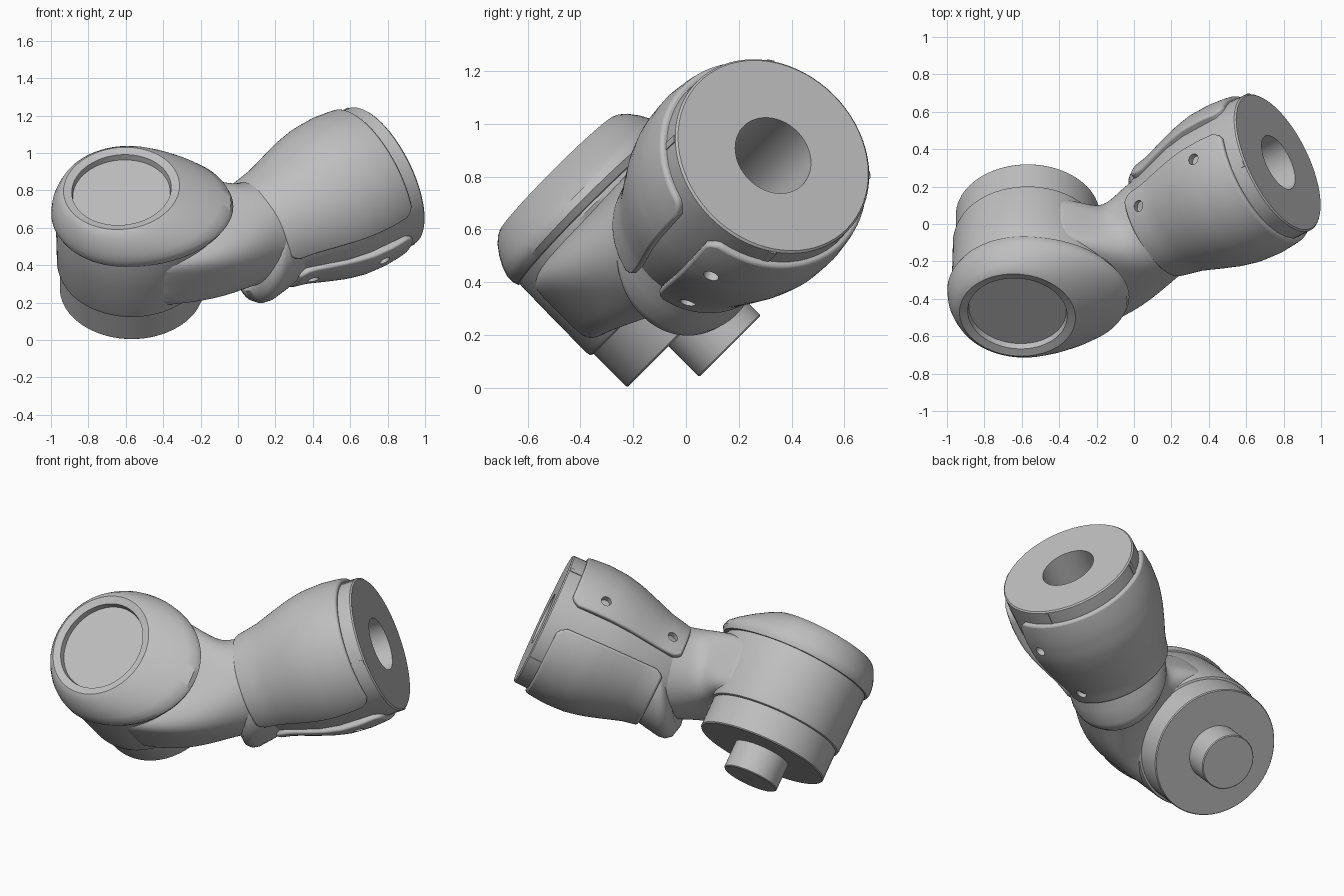
import bpy, bmesh, math
from mathutils import Vector

old = bpy.data.objects.get("Cube")
if old:
    bpy.data.objects.remove(old, do_unlink=True)

grey = bpy.data.materials.new("satin_grey")
grey.use_nodes = True
COL = (0.52, 0.52, 0.52, 1)
grey.diffuse_color = COL
grey.node_tree.nodes["Principled BSDF"].inputs["Base Color"].default_value = COL

# Frame of the lower joint: axis A, with X and V spanning its cross-section
A = Vector((0, -1, 1)).normalized()
V = Vector((0, 1, 1)).normalized()
X = Vector((1, 0, 0))
O = Vector((-0.568, 0.05, 0.274))
# Frame of the upper joint: B points out of the flange face, E1 and E2 span it
B = Vector((0.82, 0.405, 0.405)).normalized()
E2 = A
E1 = B.cross(A).normalized()
F = Vector((0.772, 0.33, 0.88))


def select(ob):
    bpy.ops.object.select_all(action='DESELECT')
    ob.select_set(True)
    bpy.context.view_layer.objects.active = ob


def smooth(ob, degrees):
    select(ob)
    bpy.ops.object.shade_smooth_by_angle(angle=math.radians(degrees))


def apply_mod(ob, kind, **settings):
    m = ob.modifiers.new(kind.title(), kind)
    for k, v in settings.items():
        setattr(m, k, v)
    select(ob)
    bpy.ops.object.modifier_apply(modifier=m.name)


def loft(name, rings, angle=35):
    """Skin a list of closed rings and cap both ends."""
    bm = bmesh.new()
    vs = [[bm.verts.new(p) for p in r] for r in rings]
    n = len(vs[0])
    for a, b in zip(vs, vs[1:]):
        for i in range(n):
            j = (i + 1) % n
            bm.faces.new((a[i], a[j], b[j], b[i]))
    bm.faces.new(vs[0])
    bm.faces.new(vs[-1])
    bmesh.ops.recalc_face_normals(bm, faces=bm.faces)
    me = bpy.data.meshes.new(name)
    bm.to_mesh(me)
    bm.free()
    ob = bpy.data.objects.new(name, me)
    bpy.context.collection.objects.link(ob)
    me.materials.append(grey)
    smooth(ob, angle)
    return ob


def egg(s, left, right, rv, du=0.0, tilt=0.0, n=72):
    """Cross-section on axis A, longer towards the neck."""
    ring = []
    for i in range(n):
        a = 2 * math.pi * i / n
        u = math.cos(a) * (right if math.cos(a) > 0 else left) + du
        ring.append(O + X * u + V * (math.sin(a) * rv) + A * (s + tilt * u))
    return ring


def pt(r, deg, t):
    """Point on the upper joint: radius, angle, depth behind the flange."""
    a = math.radians(deg)
    return F - B * t + E1 * (r * math.cos(a)) + E2 * (r * math.sin(a))


def oval(c, d, ra, rv, power=2, n=40):
    """Ring around direction d, sized ra along A and rv along V; higher power is boxier."""
    d = d.normalized()
    p = d.cross(V).normalized()
    q = d.cross(p)
    ring = []
    for i in range(n):
        a = 2 * math.pi * (i + 0.5) / n
        x, y = (math.copysign(abs(w) ** (2 / power), w) for w in (math.cos(a), math.sin(a)))
        ring.append(c + p * (ra * x) + q * (rv * y))
    return ring


# Lower joint: output stub, turntable, housing
loft("output_stub", [egg(s, r, r, r) for s, r in ((-0.165, 0.16), (-0.16, 0.165), (0.05, 0.165))])
loft("turntable", [egg(s, r, r, r) for s, r in ((0, 0.38), (0.006, 0.385), (0.21, 0.385))])
loft("lower_housing", [egg(*e) for e in (
    (0.18, 0.385, 0.385, 0.387), (0.185, 0.394, 0.395, 0.398), (0.205, 0.40, 0.405, 0.402),
    (0.40, 0.404, 0.43, 0.40), (0.56, 0.408, 0.50, 0.397, 0, 0.04),
    (0.60, 0.40, 0.49, 0.385, 0, 0.04))])

# Domed cap with a recessed round face
loft("end_cap", [egg(*e) for e in (
    (0.565, 0.408, 0.505, 0.39, 0, 0.05), (0.567, 0.42, 0.525, 0.403, 0, 0.05),
    (0.59, 0.43, 0.543, 0.41, 0, 0.06), (0.62, 0.429, 0.53, 0.409, 0, 0.06),
    (0.655, 0.415, 0.487, 0.398, -0.01, 0.06), (0.695, 0.387, 0.425, 0.377, -0.025, 0.065),
    (0.733, 0.35, 0.365, 0.35, -0.045, 0.07), (0.755, 0.325, 0.325, 0.325, -0.053, 0.07),
    (0.763, 0.31, 0.31, 0.31, -0.055, 0.07), (0.752, 0.266, 0.266, 0.266, -0.055, 0.07),
    (0.718, 0.26, 0.26, 0.26, -0.055, 0.07))])

# Neck growing out of the housing: (x, y, z, half size along A, along V, boxiness)
path = [(-0.50, -0.222, 0.542, 0.185, 0.385, 6), (-0.35, -0.222, 0.542, 0.188, 0.366, 6),
        (-0.20, -0.213, 0.543, 0.197, 0.337, 5), (-0.08, -0.17, 0.55, 0.222, 0.305, 3.2),
        (0.02, -0.11, 0.56, 0.25, 0.272, 2.3), (0.11, -0.025, 0.58, 0.277, 0.277, 2),
        (0.22, 0.05, 0.62, 0.29, 0.29, 2), (0.32, 0.10, 0.66, 0.29, 0.29, 2)]
centres = [Vector(p[:3]) for p in path]
neck = loft("neck", [
    oval(c, centres[min(i + 1, len(path) - 1)] - centres[max(i - 1, 0)], *path[i][3:])
    for i, c in enumerate(centres)], 60)
apply_mod(neck, 'SUBSURF', levels=2)

# Upper joint core with a bored flange
loft("flange_core", [[pt(r, 5 * i, t) for i in range(72)] for r, t in (
    (0.157, 0.45), (0.157, 0.0), (0.394, 0.0), (0.402, 0.008), (0.404, 0.09), (0.402, 0.20),
    (0.397, 0.35), (0.375, 0.48), (0.335, 0.60), (0.285, 0.76), (0.25, 0.82))])

# Slanted collar behind the shells, deepest underneath
loft("neck_collar", [[pt(r + dr * math.cos(a), math.degrees(a) - 50, t + dt * math.cos(a))
                      for a in (2 * math.pi * i / 72 for i in range(72))]
                     for r, dr, t, dt in (
    (0.29, 0.0, 0.66, 0.0), (0.296, 0.025, 0.75, 0.06), (0.298, 0.038, 0.79, 0.11),
    (0.292, 0.038, 0.81, 0.13), (0.27, 0.035, 0.83, 0.14), (0.22, 0.02, 0.845, 0.14))], 45)

# Two cover shells wrapped around the core, with a gap between them
OUTER = ((0.0, 0.412), (0.12, 0.432), (0.22, 0.440), (0.34, 0.434), (0.44, 0.413),
         (0.54, 0.382), (0.66, 0.342), (0.82, 0.310))


def radius(t):
    for (t0, r0), (t1, r1) in zip(OUTER, OUTER[1:]):
        if t <= t1:
            return r0 + (r1 - r0) * (t - t0) / (t1 - t0)


def shell(name, start, depth):
    span, steps, rows = 160, 52, 16
    rings = []
    for i in range(steps + 1):
        f = span * i / steps
        edge = min(f, span - f)
        trim = 0.05 * max(0, 1 - edge / 7) ** 2      # rounded corners
        t0, t1 = 0.085 + trim, depth - trim
        ts = [t0 + (t1 - t0) * k / rows for k in range(rows + 1)]
        ring = [pt(radius(t), start + f - 4 * t, t) for t in ts]
        ring += [pt(radius(t) - 0.055, start + f - 4 * t, t) for t in reversed(ts)]
        rings.append(ring)
    ob = loft(name, rings)
    apply_mod(ob, 'BEVEL', width=0.012, segments=3, limit_method='ANGLE',
              angle_limit=math.radians(50))
    # Screw holes near one long edge
    for t, deg in ((0.27, start + 146), (depth - 0.09, start + 138)):
        mid, out = pt(radius(t), deg, t), pt(1, deg, t) - pt(0, deg, t)
        cut = loft("hole_cutter", [oval(mid + out * k, out, 0.03, 0.03, 2, 20)
                                   for k in (-0.08, 0.08)])
        cut.hide_render = True
        apply_mod(ob, 'BOOLEAN', object=cut, operation='DIFFERENCE', solver='EXACT')
        bpy.data.objects.remove(cut, do_unlink=True)
    smooth(ob, 35)


shell("front_shell", 13, 0.80)
shell("back_shell", 193, 0.75)

# Alignment marks around the flange rim
for k in range(4):
    deg = 50 + 90 * k
    loft("rim_mark_%d" % (k + 1),
         [[pt(r, deg + d, t) for r, t in ((0.39, 0.01), (0.407, 0.01), (0.407, 0.085), (0.39, 0.085))]
          for d in (-2, 0, 2)])
